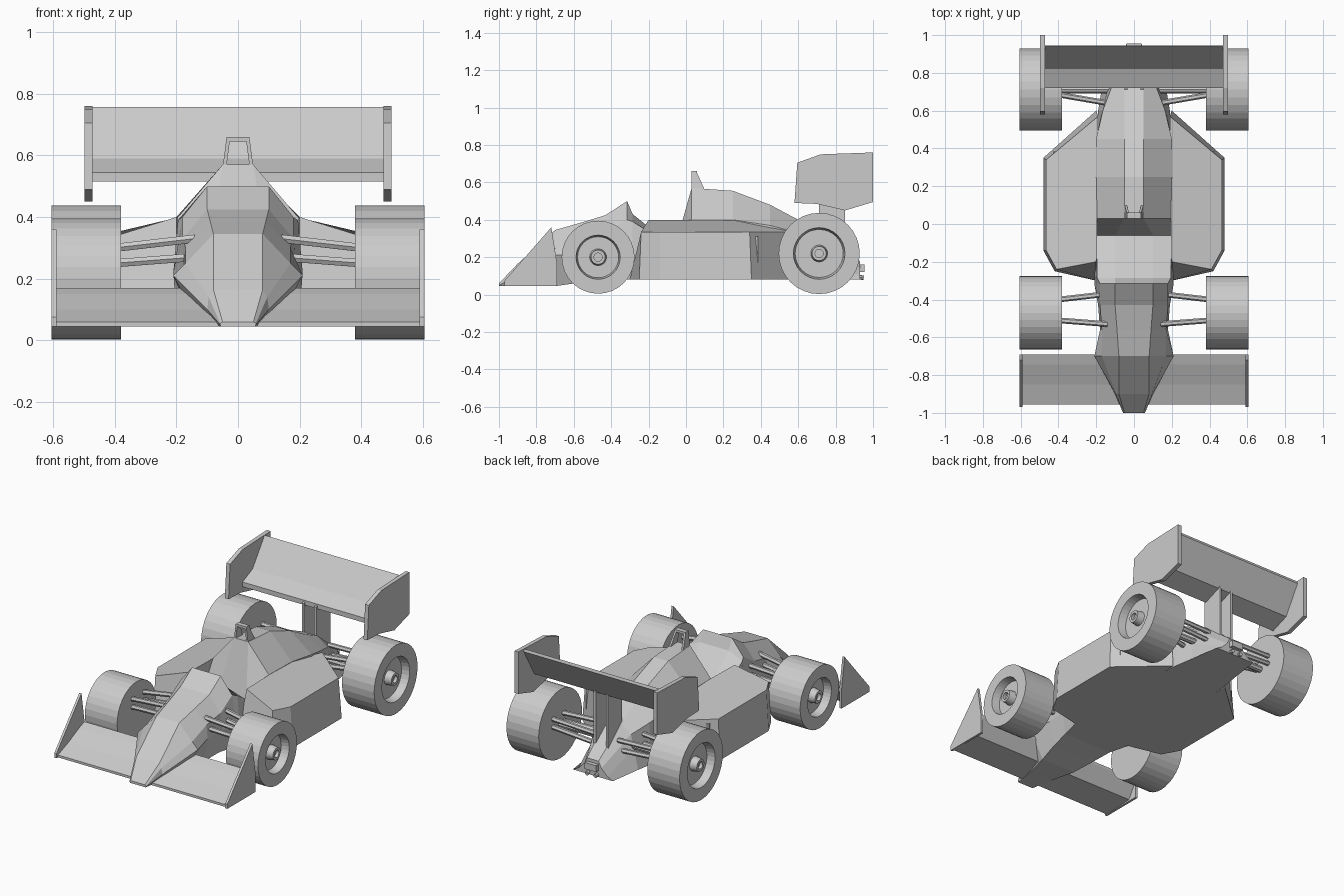
import bpy, bmesh, math
from mathutils import Vector

old = bpy.data.objects.get("Cube")
if old:
    bpy.data.objects.remove(old, do_unlink=True)

grey = bpy.data.materials.new("plain grey")
grey.use_nodes = True
grey.diffuse_color = (0.6, 0.6, 0.6, 1)
grey.node_tree.nodes["Principled BSDF"].inputs["Base Color"].default_value = (0.6, 0.6, 0.6, 1)


def finish(name, bm):
    bmesh.ops.remove_doubles(bm, verts=bm.verts, dist=0.0001)
    bmesh.ops.recalc_face_normals(bm, faces=bm.faces)
    mesh = bpy.data.meshes.new(name)
    bm.to_mesh(mesh)
    bm.free()
    mesh.materials.append(grey)
    obj = bpy.data.objects.new(name, mesh)
    bpy.context.collection.objects.link(obj)
    return obj


def loft(name, rings):
    """Skin a list of equal-length point rings and cap both ends."""
    bm = bmesh.new()
    loops = [[bm.verts.new(p) for p in ring] for ring in rings]
    n = len(loops[0])
    for a, b in zip(loops, loops[1:]):
        for i in range(n):
            j = (i + 1) % n
            bm.faces.new((a[i], a[j], b[j], b[i]))
    bm.faces.new(loops[0])
    bm.faces.new(loops[-1])
    return finish(name, bm)


def plate(name, x0, x1, outline):
    """Extrude a side outline of (y, z) points from x0 to x1."""
    return loft(name, [[(x, y, z) for y, z in outline] for x in (x0, x1)])


def box(name, x0, x1, y0, y1, z0, z1):
    return plate(name, x0, x1, [(y0, z0), (y1, z0), (y1, z1), (y0, z1)])


def rod(name, start, end, radius, sides=6):
    a, b = Vector(start), Vector(end)
    turn = (b - a).to_track_quat('Z', 'Y')
    ring = [turn @ Vector((radius * math.cos(t), radius * math.sin(t), 0))
            for t in (i * math.tau / sides for i in range(sides))]
    return loft(name, [[p + c for p in ring] for c in (a, b)])


def wheel(name, side, y, z, radius, rim):
    profile = [(0.38, 0), (0.38, radius), (0.605, radius), (0.605, rim),
               (0.555, rim * 0.93), (0.555, 0.045), (0.6, 0.038), (0.6, 0.022), (0.58, 0.022), (0.58, 0)]
    bm = bmesh.new()
    verts = [bm.verts.new((side * x, y, z + r)) for x, r in profile]
    edges = [bm.edges.new(pair) for pair in zip(verts, verts[1:])]
    bmesh.ops.spin(bm, geom=verts + edges, cent=(0, y, z), axis=(1, 0, 0),
                   angle=math.tau, steps=32, use_merge=True)
    return finish(name, bm)


# Central body: y, then half-section points from floor edge to top edge
sections = [
    (-1.0, (.055, .045), (.058, .05), (.058, .055), (.05, .06)),
    (-.9, (.07, .045), (.1, .1), (.095, .14), (.08, .165)),
    (-.7, (.12, .045), (.21, .21), (.17, .25), (.08, .345)),
    (-.56, (.15, .065), (.18, .22), (.17, .3), (.09, .385)),
    (-.43, (.17, .08), (.19, .22), (.18, .33), (.1, .425)),
    (-.315, (.2, .08), (.21, .22), (.18, .4), (.1, .5)),
    (-.285, (.2, .08), (.21, .22), (.195, .39), (.1, .43)),
    (-.06, (.2, .08), (.2, .18), (.2, .25), (.1, .25)),
    (.03, (.2, .08), (.2, .22), (.195, .4), (.05, .57)),
    (.25, (.2, .08), (.2, .22), (.2, .4), (.05, .555)),
    (.45, (.2, .08), (.2, .2), (.2, .37), (.05, .48)),
    (.6, (.19, .08), (.17, .2), (.165, .33), (.05, .4)),
    (.72, (.17, .08), (.14, .2), (.12, .29), (.05, .345)),
    (.93, (.14, .08), (.1, .1), (.06, .14), (.04, .18)),
]
loft("body", [[(x, y, z) for x, z in half] + [(-x, y, z) for x, z in reversed(half)]
              for y, *half in sections])

# Roll hoop: two leaning posts and a crossbar
hoop = [(.03, .56), (.03, .66), (.055, .66), (.1, .56)]
for s in (-1, 1):
    loft("roll_hoop_post", [[(s * (a - (z - .56) * .13), y, z) for y, z in hoop] for a in (.05, .038)])
box("roll_hoop_bar", -.037, .037, .03, .06, .645, .66)

# Wings: profiles running across the car
plate("front_wing", -.595, .595, [(-.955, .045), (-.955, .06), (-.85, .1),
                                  (-.745, .15), (-.69, .17), (-.69, .155), (-.75, .055)])
plate("rear_wing", -.475, .475, [(.72, .515), (.72, .545), (.82, .59), (.94, .757),
                                 (.945, .74), (.84, .56)])

for s, side in ((1, "left"), (-1, "right")):
    # Side pod: floor outline, and a top that rises to the cockpit edge
    base = [(.2, -.3), (.42, -.25), (.48, -.14), (.48, .35), (.2, .6), (.19, .33)]
    top = [(.2, -.2, .4), (.41, -.24, .335), (.465, -.14, .335),
           (.465, .34, .335), (.19, .57, .335), (.19, .25, .4)]
    loft(side + "_side_pod", [[(s * x, y, .08) for x, y in base], [(s * x, y, z) for x, y, z in top]])
    box(side + "_pod_vent", s * .39, s * .43, .34, .385, .1, .31)

    # Wing end plates and pylons
    plate(side + "_front_end_plate", s * .59, s * .605,
          [(-.97, .045), (-.97, .075), (-.72, .36), (-.69, .17), (-.69, .045)])
    plate(side + "_rear_end_plate", s * .472, s * .498,
          [(.58, .49), (.595, .705), (.72, .75), (1.0, .76), (1.0, .495), (.85, .45), (.7, .485)])
    plate(side + "_wing_pylon", s * .035, s * .05,
          [(.71, .3), (.71, .53), (.82, .58), (.85, .57), (.85, .22)])

    # Wheels
    wheel(side + "_front_wheel", s, -.47, .2, .195, .118)
    wheel(side + "_rear_wheel", s, .712, .22, .217, .138)

    # Suspension: upper and lower arms, fore and aft
    for dy in (-1, 1):
        for z_out, z_in in ((.25, .27), (.3, .33)):
            rod(side + "_front_arm", (s * .4, -.455 + dy * .055, z_out), (s * .14, -.45 + dy * .08, z_in), .015)
            rod(side + "_rear_arm", (s * .4, .735 + dy * .05, z_out - .02),
                (s * .08, .71 + dy * .08, z_in - .06), .015)
    rod(side + "_rear_axle", (s * .4, .712, .22), (0, .712, .22), .02, 8)

    # Small tail pipe
    rod(side + "_tail_pipe", (s * .03, .88, .1), (s * .03, .95, .09), .012, 8)

# Tail light box
box("tail_light", -.04, .04, .9, .955, .12, .16)
